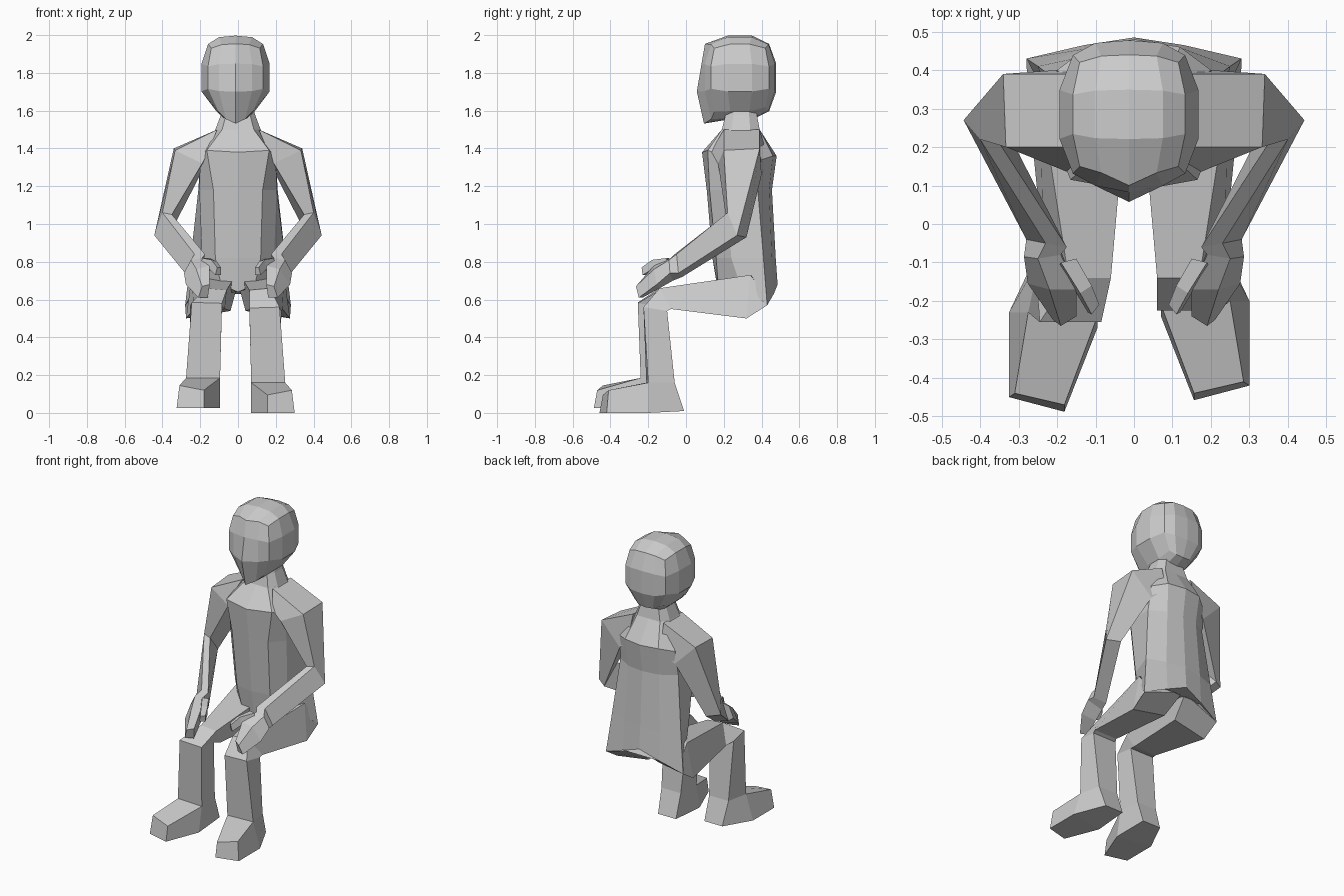
import bpy
import bmesh
from itertools import product
from mathutils import Vector

if "Cube" in bpy.data.objects:
    bpy.data.objects.remove(bpy.data.objects["Cube"], do_unlink=True)

GREY = (0.6, 0.6, 0.6, 1.0)
clay = bpy.data.materials.new("plain_grey")
clay.use_nodes = True
clay.diffuse_color = GREY
clay.node_tree.nodes["Principled BSDF"].inputs["Base Color"].default_value = GREY


def finish(name, bm):
    """Turn a bmesh into a flat shaded object."""
    bmesh.ops.remove_doubles(bm, verts=bm.verts, dist=0.0005)
    bmesh.ops.recalc_face_normals(bm, faces=bm.faces)
    mesh = bpy.data.meshes.new(name)
    bm.to_mesh(mesh)
    bm.free()
    mesh.materials.append(clay)
    obj = bpy.data.objects.new(name, mesh)
    bpy.context.collection.objects.link(obj)
    return obj


def loft(name, rings):
    """Skin a chain of equal-sized rings and cap both ends."""
    bm = bmesh.new()
    loops = [[bm.verts.new(p) for p in ring] for ring in rings]
    count = len(loops[0])
    for low, high in zip(loops, loops[1:]):
        for i in range(count):
            j = (i + 1) % count
            bm.faces.new((low[i], low[j], high[j], high[i]))
    bm.faces.new(loops[0])
    bm.faces.new(loops[-1])
    return finish(name, bm)


def mirrored(rings, side, shift=(0, 0, 0)):
    """Place rings on the left (side 1) or right (side -1)."""
    return [[Vector((x * side, y, z)) + Vector(shift) for x, y, z in ring]
            for ring in rings]


def full_ring(half):
    """Complete a half ring that runs from front centre to back centre."""
    return half + [(-x, y, z) for x, y, z in reversed(half[1:-1])]


def neck_ring(width, front, back, z):
    mid = (front + back) / 2
    third = (back - front) / 4
    return [(0, front, z), (width * 0.7, front, z), (width, mid - third, z),
            (width, mid + third, z), (width * 0.7, back, z), (0, back, z)]


# Torso: neck, chest, ribs and the flared hips
torso = [
    neck_ring(0.08, 0.22, 0.37, 1.62),
    neck_ring(0.09, 0.21, 0.375, 1.58),
    neck_ring(0.12, 0.19, 0.39, 1.5),
    [(0, 0.085, 1.38), (0.165, 0.115, 1.39), (0.2, 0.2, 1.36),
     (0.2, 0.4, 1.34), (0.12, 0.46, 1.36), (0, 0.48, 1.36)],
    [(0, 0.11, 1.18), (0.13, 0.125, 1.18), (0.205, 0.21, 1.18),
     (0.21, 0.38, 1.18), (0.11, 0.44, 1.18), (0, 0.455, 1.18)],
    [(0, 0.14, 0.82), (0.12, 0.16, 0.82), (0.19, 0.24, 0.82),
     (0.25, 0.41, 0.82), (0.13, 0.455, 0.82), (0, 0.475, 0.82)],
    [(0, 0.17, 0.64), (0.09, 0.17, 0.68), (0.2, 0.28, 0.7),
     (0.28, 0.43, 0.57), (0.13, 0.465, 0.63), (0, 0.485, 0.68)],
]
loft("torso", [full_ring(half) for half in torso])

# Arm rings: inner front, outer front, outer back, inner back
upper_arm = [
    [(0.16, 0.13, 1.38), (0.11, 0.2, 1.5), (0.11, 0.39, 1.5), (0.12, 0.44, 1.33)],
    [(0.19, 0.17, 1.32), (0.333, 0.2, 1.39), (0.34, 0.39, 1.4), (0.2, 0.4, 1.26)],
    [(0.35, 0.21, 1.05), (0.4, 0.22, 1.06), (0.443, 0.27, 0.94), (0.37, 0.32, 0.93)],
]
wrist = [(0.175, -0.06, 0.84), (0.23, -0.05, 0.84), (0.28, -0.04, 0.74), (0.2, -0.02, 0.72)]
forearm = [upper_arm[-1], wrist]
hand = [
    wrist,
    [(0.19, -0.08, 0.82), (0.25, -0.09, 0.81), (0.286, -0.085, 0.74), (0.19, -0.07, 0.7)],
    [(0.15, -0.17, 0.78), (0.22, -0.17, 0.76), (0.276, -0.155, 0.68), (0.18, -0.14, 0.66)],
    [(0.15, -0.24, 0.68), (0.19, -0.265, 0.67), (0.21, -0.25, 0.61), (0.16, -0.23, 0.61)],
]
thumb = [
    [(0.15, -0.09, 0.82), (0.19, -0.1, 0.82), (0.2, -0.12, 0.76), (0.16, -0.1, 0.76)],
    [(0.11, -0.16, 0.8), (0.14, -0.18, 0.81), (0.15, -0.18, 0.76), (0.11, -0.16, 0.75)],
    [(0.09, -0.21, 0.77), (0.11, -0.235, 0.77), (0.12, -0.23, 0.73), (0.09, -0.21, 0.73)],
]

# Leg rings: inner top, outer top, outer bottom, inner bottom
thigh = [
    [(0.01, 0.45, 0.67), (0.25, 0.43, 0.62), (0.28, 0.43, 0.57), (0.01, 0.46, 0.65)],
    [(0.03, 0.2, 0.7), (0.245, 0.34, 0.73), (0.275, 0.32, 0.5), (0.04, 0.33, 0.54)],
    [(0.06, -0.14, 0.65), (0.17, -0.14, 0.66), (0.235, -0.08, 0.55), (0.07, -0.08, 0.55)],
]
knee = [(0.06, -0.225, 0.555), (0.22, -0.225, 0.56), (0.23, -0.1, 0.54), (0.06, -0.1, 0.54)]
ankle = [(0.07, -0.21, 0.16), (0.25, -0.2, 0.16), (0.22, -0.06, 0.16), (0.08, -0.06, 0.16)]
foot = [
    [(0.08, -0.06, 0.16), (0.22, -0.06, 0.16), (0.21, -0.01, 0.01), (0.08, -0.01, 0.01)],
    [(0.07, -0.21, 0.16), (0.25, -0.2, 0.16), (0.3, -0.2, 0), (0.07, -0.24, 0)],
    [(0.156, -0.44, 0.095), (0.285, -0.41, 0.12), (0.3, -0.42, 0), (0.156, -0.458, 0)],
]

for label, side in (("left", 1), ("right", -1)):
    for part, rings in (("upper_arm", upper_arm), ("forearm", forearm),
                        ("hand", hand), ("thumb", thumb)):
        loft(f"{label}_{part}", mirrored(rings, side))
    # The right lower leg sits slightly further forward and off the ground
    step = (0, 0, 0) if side == 1 else (-0.025, -0.03, 0.025)
    upper = mirrored(thigh, side)
    lower = mirrored([knee, ankle], side, step)
    loft(f"{label}_leg", upper + lower)
    loft(f"{label}_foot", mirrored(foot, side, step))

# Head: a gridded box rounded into an egg, with a pointed nose and chin
CUTS = (4, 3, 3)
CENTRE = Vector((-0.013, 0.285, 1.775))
HALF = Vector((0.185, 0.195, 0.225))


def head_point(cell):
    u, v, w = (2 * c / n - 1 for c, n in zip(cell, CUTS))
    size = (abs(u) ** 3 + abs(v) ** 3 + abs(w) ** 3) ** (1 / 3)
    p = Vector((u, v, w)) / size * 1.0
    p = CENTRE + Vector(a * b for a, b in zip(p, HALF))
    if cell[2] == 0:
        p.x = CENTRE.x + (p.x - CENTRE.x) * 0.7
    if cell[1] == 0 and cell[0] == 2:
        p.y -= (0.035, 0.035, 0.01, 0.03)[cell[2]]
    if cell[1] == 0 and cell[2] == 0:
        p.z -= 0.065 - 0.02 * abs(cell[0] - 2)
    return p


bm = bmesh.new()
grid = {}
for axis in range(3):
    a, b = (axis + 1) % 3, (axis + 2) % 3
    for end, i, j in product((0, CUTS[axis]), range(CUTS[a]), range(CUTS[b])):
        corners = []
        for di, dj in ((0, 0), (1, 0), (1, 1), (0, 1)):
            cell = [0, 0, 0]
            cell[axis], cell[a], cell[b] = end, i + di, j + dj
            key = tuple(cell)
            if key not in grid:
                grid[key] = bm.verts.new(head_point(key))
            corners.append(grid[key])
        bm.faces.new(corners)
finish("head", bm)
